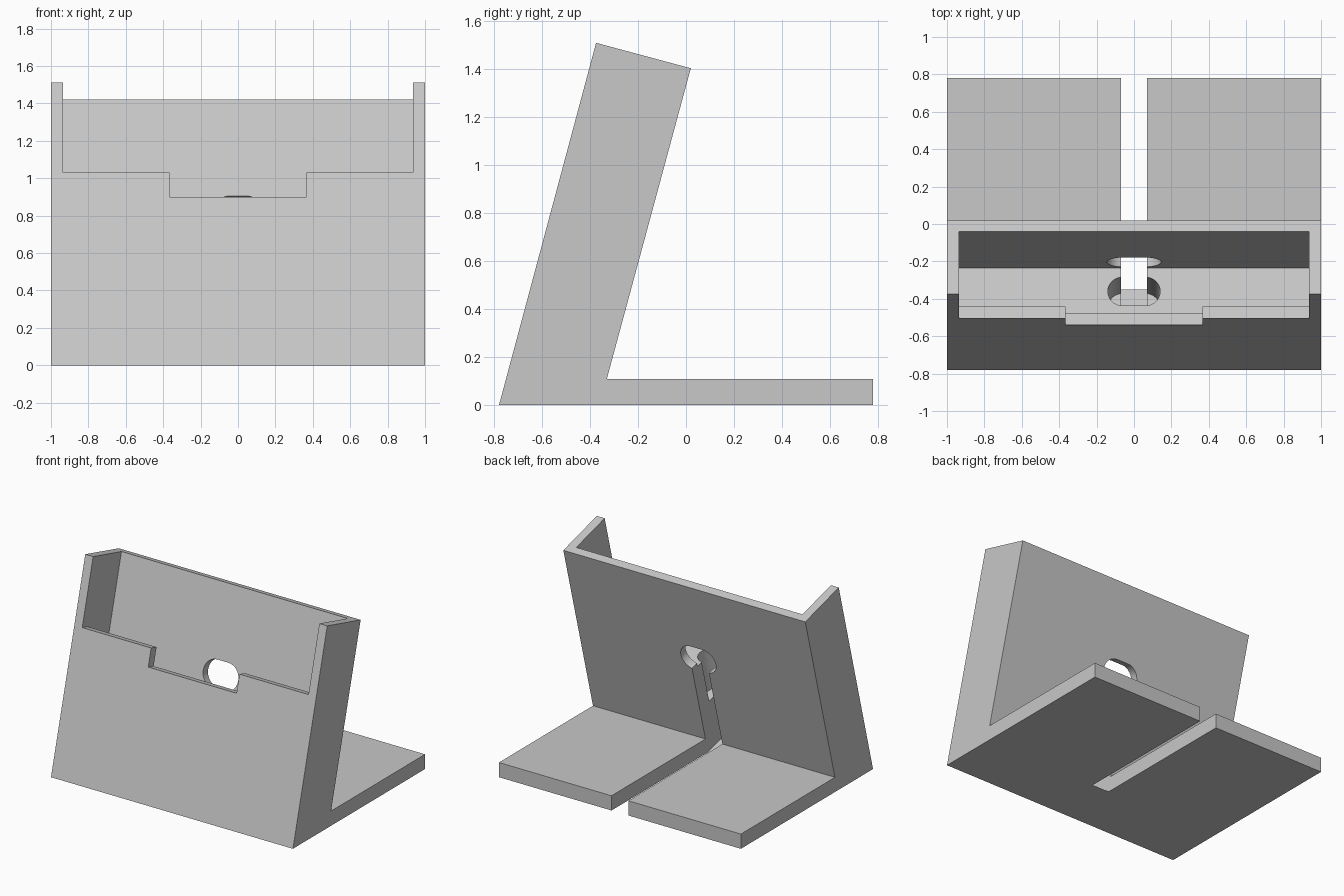
import bpy
import bmesh
from math import sin, cos, pi, radians
from mathutils import Matrix

cube = bpy.data.objects.get("Cube")
if cube:
    bpy.data.objects.remove(cube, do_unlink=True)

TILT = radians(15)
# Tilted frame of the holder: x across, v from front to back, u up the slope
FRAME = Matrix.Translation((0, -0.78, 0)) @ Matrix.Rotation(-TILT, 4, 'X')

grey = bpy.data.materials.new("plain_grey")
grey.use_nodes = True
COLOUR = (0.58, 0.58, 0.58, 1)
grey.diffuse_color = COLOUR
grey.node_tree.nodes["Principled BSDF"].inputs["Base Color"].default_value = COLOUR


def extrude(name, points, offset, matrix=Matrix()):
    """Solid made by sweeping a closed outline along an offset."""
    bm = bmesh.new()
    face = bm.faces.new([bm.verts.new(p) for p in points])
    swept = bmesh.ops.extrude_face_region(bm, geom=[face])
    verts = [g for g in swept["geom"] if isinstance(g, bmesh.types.BMVert)]
    bmesh.ops.translate(bm, verts=verts, vec=offset)
    bmesh.ops.recalc_face_normals(bm, faces=bm.faces)
    bm.transform(matrix)
    mesh = bpy.data.meshes.new(name)
    bm.to_mesh(mesh)
    bm.free()
    mesh.materials.append(grey)
    obj = bpy.data.objects.new(name, mesh)
    bpy.context.collection.objects.link(obj)
    return obj


def block(name, half, v0, v1, u0, u1):
    """Box cutter in the tilted frame."""
    outline = [(-half, v0, u0), (half, v0, u0), (half, v1, u0), (-half, v1, u0)]
    return extrude(name, outline, (0, 0, u1 - u0), FRAME)


def stadium(half, radius, steps=16):
    """Outline with two round ends."""
    pts = []
    for side in (1, -1):
        for i in range(steps + 1):
            a = -pi / 2 + pi * i / steps
            pts.append((side * (half - radius + radius * cos(a)), side * radius * sin(a)))
    return pts


# Stand: leaning holder and flat foot in one side profile
profile = [(-0.78, 0), (0.78, 0), (0.78, 0.11), (-0.33, 0.11), (0.02, 1.405), (-0.375, 1.511)]
stand = extrude("stand", [(-1, y, z) for y, z in profile], (2, 0, 0))

FLOOR = 0.808
cutters = [
    # Device pocket, open front and finger notch
    block("pocket_cutter", 0.935, 0.066, 0.347, FLOOR, 2),
    block("front_opening_cutter", 0.935, -0.2, 0.2, 1.066, 2),
    block("front_notch_cutter", 0.365, -0.2, 0.2, 0.932, 2),
    # Plug well in the pocket floor
    extrude("plug_well_cutter", [(x, 0.218 + v, 0.47) for x, v in stadium(0.14, 0.079)],
            (0, 0, 0.4), FRAME),
    # Plug opening through the back wall
    extrude("plug_opening_cutter", [(x, 0.25, 0.93 + u) for x, u in stadium(0.145, 0.1)],
            (0, 0.4, 0), FRAME),
    # Cable slot down the back and along the foot
    block("cable_slot_cutter", 0.07, 0.139, 2, 0.111, 0.9),
]

# The slot would reach the pocket's inside only below the opening
bpy.context.view_layer.objects.active = stand
for cutter in cutters:
    cutter.hide_render = True
    mod = stand.modifiers.new(cutter.name, 'BOOLEAN')
    mod.operation = 'DIFFERENCE'
    mod.solver = 'EXACT'
    mod.object = cutter
    bpy.ops.object.modifier_apply(modifier=mod.name)
    bpy.data.objects.remove(cutter, do_unlink=True)

# Smooth the round ends, keep the edges sharp
for obj in bpy.context.selected_objects:
    obj.select_set(False)
stand.select_set(True)
bpy.ops.object.shade_smooth_by_angle(angle=radians(30))
